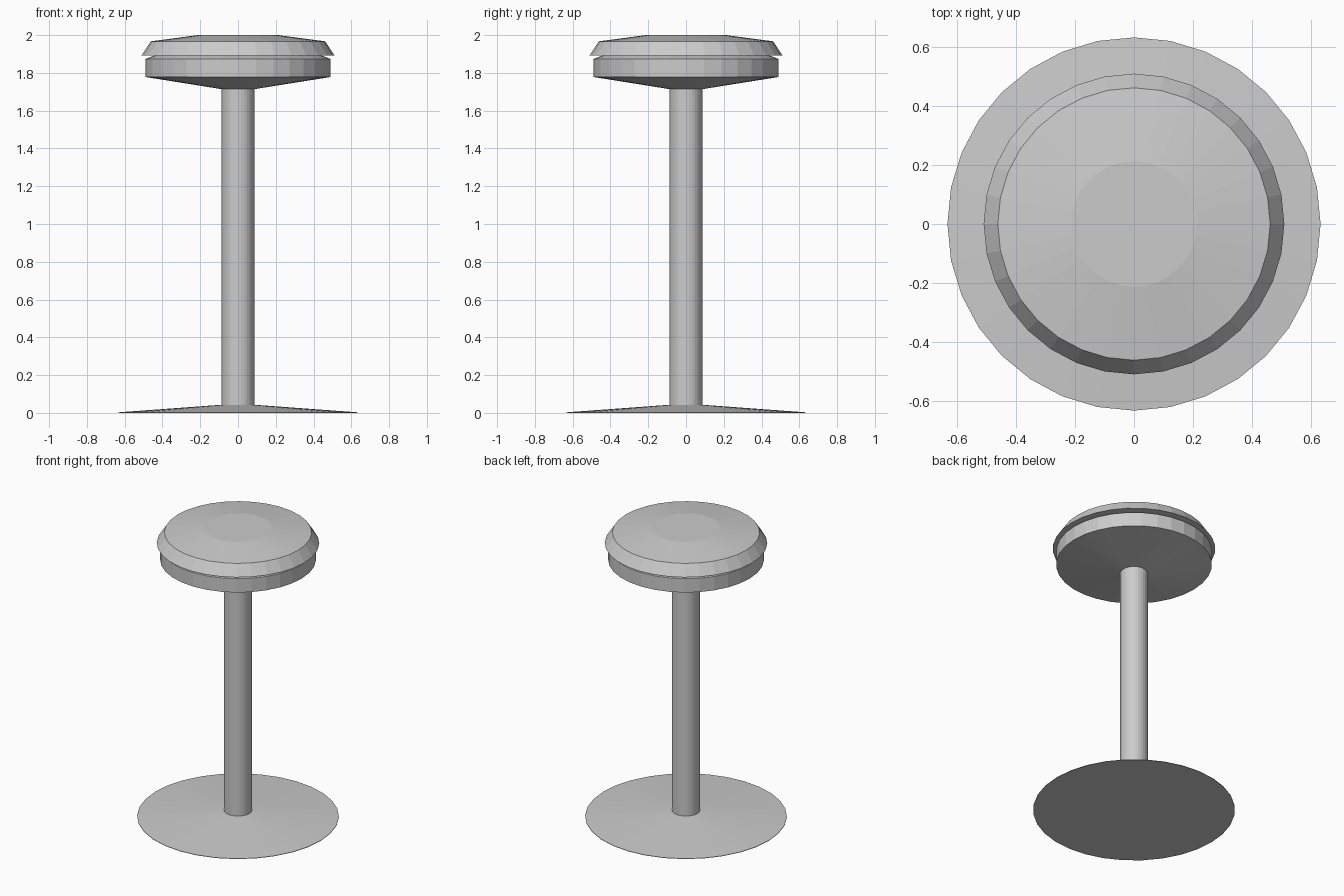
import bpy, bmesh
from math import cos, sin, tau

if "Cube" in bpy.data.objects:
    bpy.data.objects.remove(bpy.data.objects["Cube"])


def lathe(name, profile, sides=32):
    """Revolve (radius, z) points, listed bottom to top, and cap both ends."""
    bm = bmesh.new()
    rings = [[bm.verts.new((r * cos(tau * i / sides), r * sin(tau * i / sides), z))
              for i in range(sides)] for r, z in profile]
    for a, b in zip(rings, rings[1:]):
        for i in range(sides):
            j = (i + 1) % sides
            bm.faces.new((a[i], a[j], b[j], b[i]))
    bm.faces.new(rings[0][::-1])
    bm.faces.new(rings[-1])
    mesh = bpy.data.meshes.new(name)
    bm.to_mesh(mesh)
    bm.free()
    obj = bpy.data.objects.new(name, mesh)
    bpy.context.collection.objects.link(obj)
    return obj


# Shallow conical floor plate
lathe("base_plate", [(0.633, 0.0), (0.633, 0.003), (0.087, 0.043)])

# Central column
lathe("column", [(0.087, 0.03), (0.087, 1.72)])

# Seat: tapered pan, narrow groove, overhanging cushion
lathe("seat", [(0.087, 1.714), (0.489, 1.778), (0.489, 1.874), (0.44, 1.893),
               (0.51, 1.893), (0.462, 1.967), (0.213, 2.0)])
